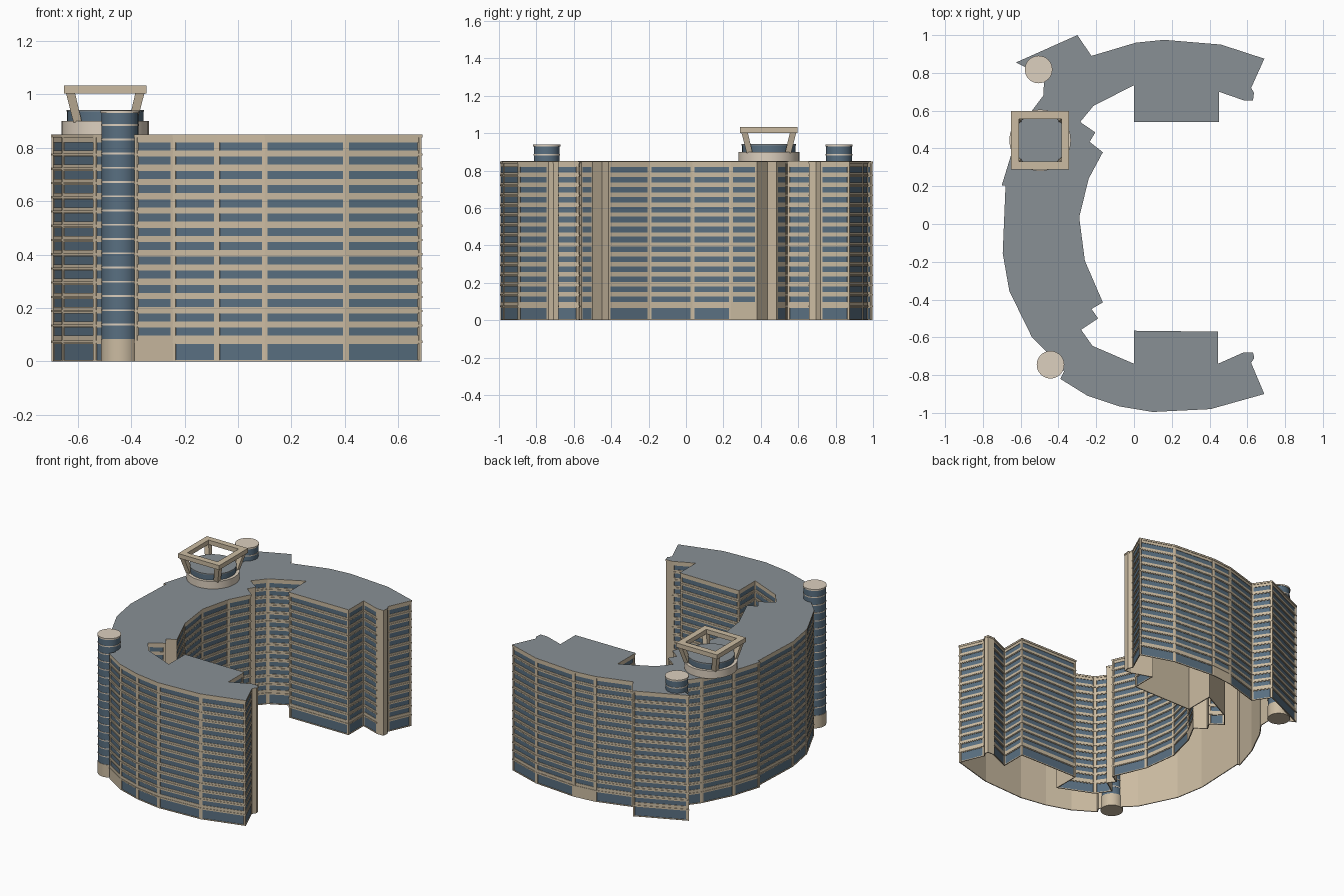
import bpy, bmesh, math
from mathutils import Vector

if "Cube" in bpy.data.objects:
    bpy.data.objects.remove(bpy.data.objects["Cube"])

def material(name, rgb):
    m = bpy.data.materials.new(name)
    m.diffuse_color = (*rgb, 1)
    m.use_nodes = True
    m.node_tree.nodes["Principled BSDF"].inputs["Base Color"].default_value = m.diffuse_color
    return m

STONE = material("stone", (0.60, 0.50, 0.36))
PALE = material("pale_stone", (0.72, 0.63, 0.52))
GLASS = material("glass", (0.10, 0.16, 0.22))
ROOF = material("roof_grey", (0.25, 0.28, 0.30))

def finish(bm, name, mat, fix=True):
    if fix:
        bmesh.ops.recalc_face_normals(bm, faces=bm.faces)
    me = bpy.data.meshes.new(name)
    bm.to_mesh(me)
    bm.free()
    ob = bpy.data.objects.new(name, me)
    bpy.context.collection.objects.link(ob)
    me.materials.append(mat)
    return ob

# Footprint, clockwise; letter tags the edge leaving the point:
# b = blank wall, g = blank ground floor only
PLAN = [(.69, -.90), (.405, -.98), (.10, -.995), (-.08, -.965), (-.245, -.91, 'g'),
        (-.39, -.82, 'b'), (-.37, -.78, 'b'), (-.44, -.70), (-.54, -.60), (-.66, -.355),
        (-.695, -.155), (-.68, .205, 'b'), (-.70, .205), (-.64, .40), (-.54, .60),
        (-.48, .68), (-.475, .78, 'b'), (-.625, .855), (-.30, 1.0), (-.225, .89),
        (.01, .96, 'g'), (.16, .975), (.46, .95), (.69, .875), (.62, .72, 'b'),
        (.635, .695, 'b'), (.63, .655, 'b'), (.58, .655), (.45, .70), (.45, .54),
        (0, .54), (0, .735), (-.215, .625), (-.285, .54), (-.205, .485, 'b'),
        (-.235, .435, 'b'), (-.165, .38, 'g'), (-.24, .24), (-.29, .035), (-.26, -.195),
        (-.165, -.415, 'b'), (-.225, -.45, 'b'), (-.19, -.50), (-.28, -.56), (-.22, -.645),
        (0, -.74), (0, -.565), (.445, -.57), (.445, -.74), (.58, -.68, 'b'),
        (.63, -.68, 'b'), (.637, -.71, 'b'), (.62, -.735)]
PTS = [Vector(p[:2]) for p in PLAN]
TAGS = [p[2] if len(p) > 2 else 'w' for p in PLAN]
N = len(PTS)
TOP = 0.85
PITCH = 0.0533

def inset(i, d):
    """Footprint corner i moved inward by d with a mitre."""
    a = (PTS[i] - PTS[i - 1]).normalized()
    b = (PTS[(i + 1) % N] - PTS[i]).normalized()
    n1, n2 = Vector((a.y, -a.x)), Vector((b.y, -b.x))
    return PTS[i] + (n1 + n2) * (d / max(1 + n1.dot(n2), 0.3))

def hexa(bm, low, high):
    v = [bm.verts.new(c) for c in list(low) + list(high)]
    bm.faces.new(v[:4])
    bm.faces.new(v[4:])
    for k in range(4):
        j = (k + 1) % 4
        bm.faces.new((v[k], v[j], v[4 + j], v[4 + k]))

def wall_piece(bm, i, t0, t1, z0, z1, outer, inner=0.008):
    """Box along footprint edge i between fractions t0 and t1."""
    j = (i + 1) % N
    o = [inset(i, outer).lerp(inset(j, outer), t) for t in (t0, t1)]
    n = [inset(i, inner).lerp(inset(j, inner), t) for t in (t1, t0)]
    hexa(bm, [(*c, z0) for c in o + n], [(*c, z1) for c in o + n])

def wall_quad(bm, i, d, z0, z1):
    a, b = inset(i, d), inset((i + 1) % N, d)
    bm.faces.new([bm.verts.new(c) for c in
                  ((*b, z0), (*a, z0), (*a, z1), (*b, z1))])

shell, glass, spandrels, ledges, piers = (bmesh.new() for _ in range(5))
for i in range(N):
    wall_quad(shell, i, 0.008, 0, TOP)
    wall_piece(ledges, i, 0, 1, 0.838, TOP - 0.001, 0)
    if TAGS[i] == 'b':
        wall_piece(piers, i, 0, 1, 0, 0.838, 0.002)
        continue
    wall_quad(glass, i, 0.006, 0, 0.838)
    length = (PTS[(i + 1) % N] - PTS[i]).length
    w = min(0.011 / length, 0.2)
    wall_piece(piers, i, 0, w, 0, 0.838, 0.002)
    wall_piece(piers, i, 1 - w, 1, 0, 0.838, 0.002)
    wall_piece(spandrels, i, w, 1 - w, 0, 0.07 if TAGS[i] == 'g' else 0.006, 0.002)
    for f in range(15):
        z0 = 0.066 if f == 0 else 0.127 + (f - 1) * PITCH
        z1 = 0.097 + f * PITCH if f < 14 else 0.838
        wall_piece(spandrels, i, w, 1 - w, z0, z1, 0.003)
        if f < 14:
            wall_piece(ledges, i, 0, 1, z0 + 0.004, z0 + 0.012, 0)
finish(shell, "wall_shell", STONE, False)
finish(glass, "window_glass", GLASS, False)
finish(spandrels, "spandrel_bands", STONE)
finish(ledges, "floor_ledges", STONE)
finish(piers, "wall_piers", STONE)

# Flat roof
bm = bmesh.new()
bm.faces.new([bm.verts.new((*p, TOP)) for p in reversed(PTS)])
finish(bm, "roof", ROOF, False)

def drum(name, c, r, z0, z1, mat, sides=32):
    bm = bmesh.new()
    bmesh.ops.create_cone(bm, cap_ends=True, segments=sides, radius1=r, radius2=r, depth=z1 - z0)
    bmesh.ops.translate(bm, verts=bm.verts, vec=(*c, (z0 + z1) / 2))
    ob = finish(bm, name, mat)
    bpy.context.view_layer.objects.active = ob
    ob.select_set(True)
    bpy.ops.object.shade_smooth_by_angle(angle=math.radians(30))
    ob.select_set(False)

# Round stair towers
for side, c in (("south", (-.442, -.745)), ("north", (-.505, .818))):
    drum(side + "_tower_base", c, .071, 0, .085, STONE)
    drum(side + "_tower_glass", c, .069, .085, .932, GLASS)
    drum(side + "_tower_cap", c, .073, .930, .94, PALE)
    for k in range(15):
        z = .135 + k * PITCH
        drum(f"{side}_tower_ring_{k}", c, .071, z, z + .007, PALE)

# Rooftop crown: drum, lounge, slanted legs and square frame
C = Vector((-.497, .443))
drum("crown_base", C, .163, TOP - .002, .90, PALE)
drum("crown_glass", C, .143, .90, .935, GLASS)
drum("crown_roof", C, .145, .935, .942, ROOF)

def square(x, y, h, z):
    return [(x + a * h, y + b * h, z) for a, b in ((-1, -1), (1, -1), (1, 1), (-1, 1))]

legs, frame = bmesh.new(), bmesh.new()
for sx in (-1, 1):
    for sy in (-1, 1):
        hexa(legs, square(C.x + sx * .103, C.y + sy * .103, .016, .895),
             square(C.x + sx * .130, C.y + sy * .130, .017, 1.005))
corners = [[square(*C, h, z) for h in (.154, .113)] for z in (1.002, 1.032)]
for k in range(4):
    j = (k + 1) % 4
    hexa(frame, *[(o[k], o[j], n[j], n[k]) for o, n in corners])
finish(legs, "crown_legs", STONE)
finish(frame, "crown_frame", STONE)
